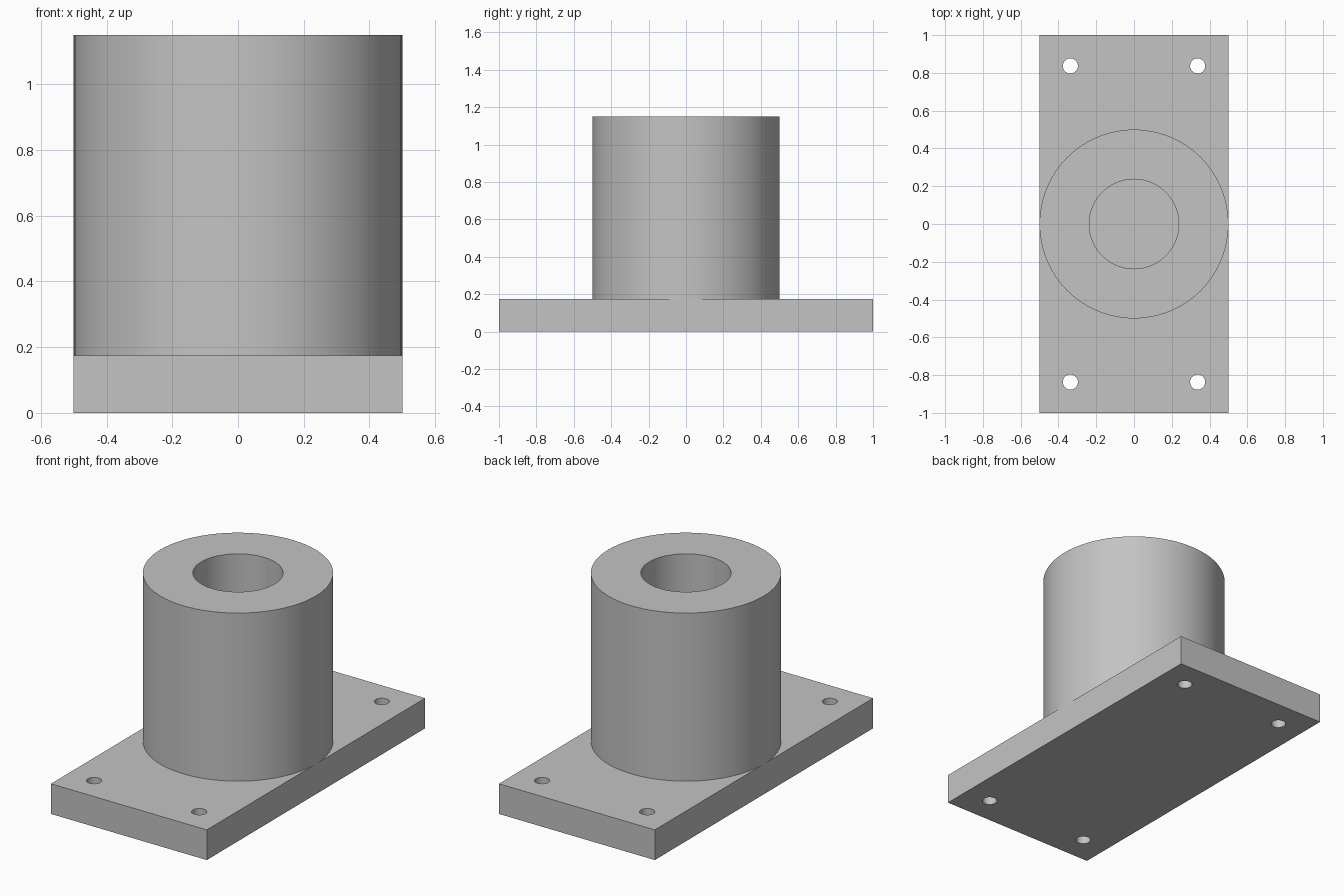
import bpy
import bmesh
import math
from mathutils import Matrix, Vector

cube = bpy.data.objects.get("Cube")
if cube:
    bpy.data.objects.remove(cube, do_unlink=True)

PLATE_TOP = 0.175
TUBE_TOP = 1.15
OUTER_R = 0.5
BORE_R = 0.237
SEGMENTS = 96

grey = bpy.data.materials.new("plain grey")
grey.use_nodes = True
colour = (0.55, 0.55, 0.55, 1)
grey.diffuse_color = colour
grey.node_tree.nodes["Principled BSDF"].inputs["Base Color"].default_value = colour


def make_object(name, bm):
    mesh = bpy.data.meshes.new(name)
    bmesh.ops.recalc_face_normals(bm, faces=bm.faces)
    bm.to_mesh(mesh)
    bm.free()
    obj = bpy.data.objects.new(name, mesh)
    bpy.context.collection.objects.link(obj)
    mesh.materials.append(grey)
    return obj


def smooth(obj):
    bpy.ops.object.select_all(action="DESELECT")
    obj.select_set(True)
    bpy.context.view_layer.objects.active = obj
    bpy.ops.object.shade_smooth_by_angle(angle=math.radians(30))


# Four screw hole cutters
bm = bmesh.new()
for x in (-0.337, 0.337):
    for y in (-0.837, 0.837):
        bmesh.ops.create_cone(bm, cap_ends=True, segments=32, radius1=0.04, radius2=0.04,
                              depth=1, matrix=Matrix.Translation((x, y, 0)))
cutter = make_object("screw_hole_cutter", bm)

# Base plate with the holes cut through
bm = bmesh.new()
bmesh.ops.create_cube(bm, size=1, matrix=Matrix.Translation((0, 0, PLATE_TOP / 2))
                      @ Matrix.Diagonal((1, 2, PLATE_TOP, 1)))
plate = make_object("base_plate", bm)
cut = plate.modifiers.new("screw_holes", "BOOLEAN")
cut.operation = "DIFFERENCE"
cut.solver = "EXACT"
cut.object = cutter
bpy.context.view_layer.objects.active = plate
bpy.ops.object.modifier_apply(modifier=cut.name)
bpy.data.objects.remove(cutter, do_unlink=True)
smooth(plate)

# Thick tube, lathed from its wall profile; the plate closes the bore below
bm = bmesh.new()
profile = [(OUTER_R, PLATE_TOP), (OUTER_R, TUBE_TOP), (BORE_R, TUBE_TOP), (BORE_R, PLATE_TOP)]
verts = [bm.verts.new((r, 0, z)) for r, z in profile]
edges = [bm.edges.new(pair) for pair in zip(verts, verts[1:])]
bmesh.ops.spin(bm, geom=verts + edges, cent=Vector(), axis=(0, 0, 1),
               angle=math.tau, steps=SEGMENTS, use_merge=True)
bmesh.ops.remove_doubles(bm, verts=bm.verts, dist=0.0001)
# Point the faces outward even though the underside is open
tube = make_object("tube", bm)
top = max(tube.data.polygons, key=lambda p: p.center.z)
if top.normal.z < 0:
    tube.data.flip_normals()
smooth(tube)
